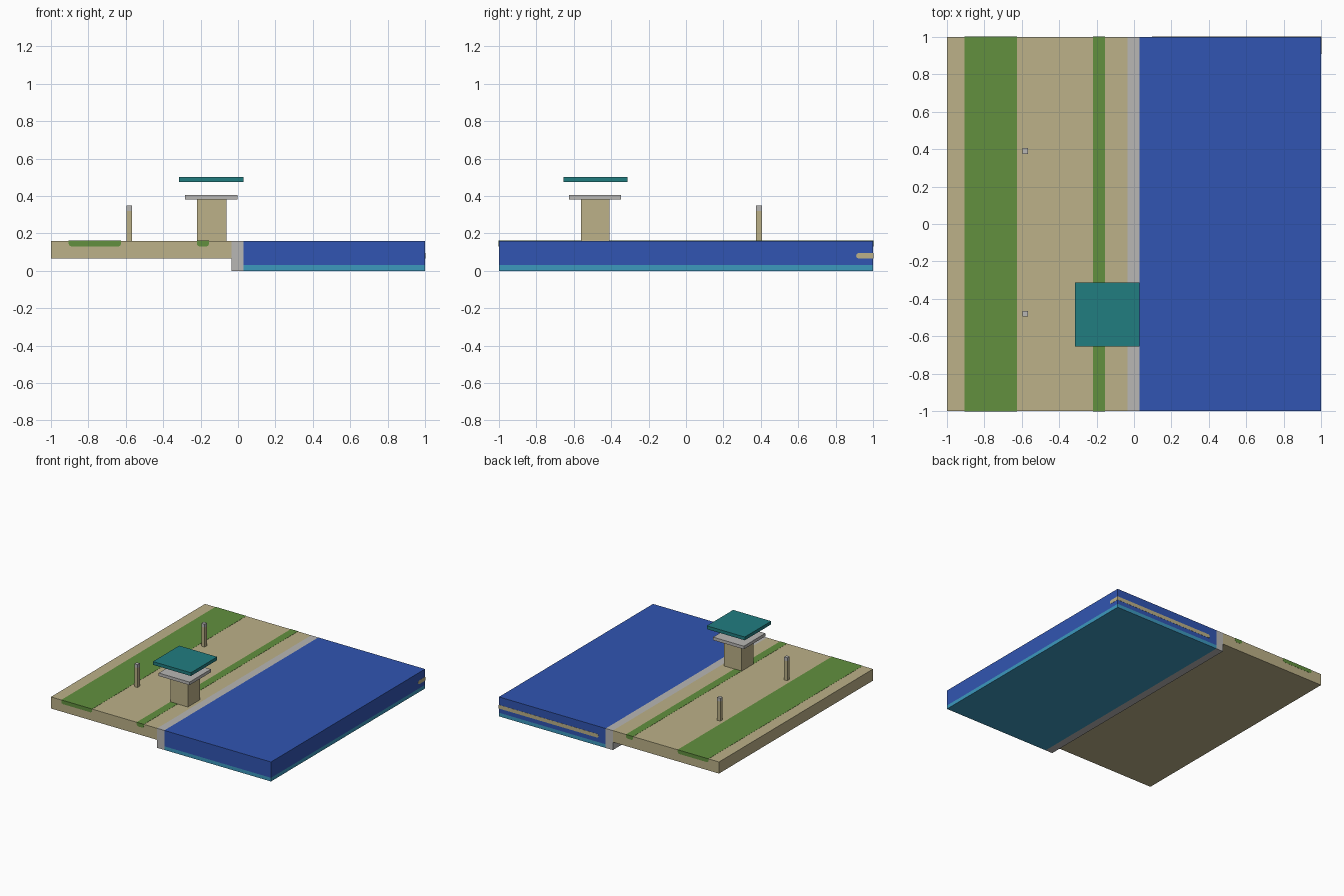
import bpy
import bmesh

if "Cube" in bpy.data.objects:
    bpy.data.objects.remove(bpy.data.objects["Cube"], do_unlink=True)


def linear(c):
    c /= 255
    return c / 12.92 if c <= 0.04045 else ((c + 0.055) / 1.055) ** 2.4


def material(name, *rgb):
    mat = bpy.data.materials.new(name)
    mat.use_nodes = True
    colour = (*[linear(c) for c in rgb], 1)
    mat.diffuse_color = colour
    mat.node_tree.nodes["Principled BSDF"].inputs["Base Color"].default_value = colour
    return mat


sand = material("sand", 188, 177, 136)
grass = material("grass green", 98, 144, 62)
stone = material("stone grey", 184, 183, 181)
water_blue = material("water blue", 49, 85, 178)
bed_cyan = material("water bed cyan", 60, 152, 190)
roof_teal = material("roof teal", 33, 125, 128)


def box(name, mat, x, y, z, bevel=0, rounded=None):
    """Box from its ranges; rounded(edge midpoint) picks the edges to bevel."""
    bm = bmesh.new()
    bmesh.ops.create_cube(bm, size=1)
    for v in bm.verts:
        v.co = [r[0] if c < 0 else r[1] for c, r in zip(v.co, (x, y, z))]
    if bevel:
        edges = [e for e in bm.edges if rounded((e.verts[0].co + e.verts[1].co) / 2)]
        bmesh.ops.bevel(bm, geom=edges, offset=bevel, segments=2,
                        profile=0.5, affect='EDGES')
    mesh = bpy.data.meshes.new(name)
    bm.to_mesh(mesh)
    bm.free()
    mesh.materials.append(mat)
    obj = bpy.data.objects.new(name, mesh)
    bpy.context.collection.objects.link(obj)
    return obj


TOP = 0.16
SKIN = 0.0012
full = (-1, 1)
over = (-1 - SKIN, 1 + SKIN)

# Ground, quay wall and water
box("land", sand, (-1, -0.035), full, (0.065, TOP))
box("quay_wall", stone, (-0.035, 0.03), full, (0, TOP))
box("water", water_blue, (0.03, 1), full, (0.03, TOP))
box("water_bed", bed_cyan, (0.03, 1), full, (0, 0.03))

# Grass strips set into the land, with rounded lower edges
for name, x in (("wide_grass_strip", (-0.905, -0.625)),
                ("narrow_grass_strip", (-0.22, -0.155))):
    box(name, grass, x, over, (0.13, TOP + SKIN), 0.014,
        lambda m: abs(m.y) < 0.5 and m.z < 0.14)

# Sand band on the back and left sides of the water
band = (0.065, 0.095)
box("back_sand_band", sand, (0.095, 1), (0.99, 1 + SKIN), band, 0.013,
    lambda m: m.x < 0.1 and abs(m.y - 0.995) < 0.004)
box("side_sand_band", sand, (0.99, 1 + SKIN), (0.91, 1 + SKIN), band, 0.013,
    lambda m: m.y < 0.92 and abs(m.x - 0.995) < 0.004)

# Pavilion with a floating roof
box("pavilion_body", sand, (-0.22, -0.062), (-0.562, -0.408), (TOP, 0.38))
box("pavilion_slab", stone, (-0.283, -0.003), (-0.625, -0.347), (0.38, 0.405))
box("pavilion_roof", roof_teal, (-0.315, 0.03), (-0.655, -0.313), (0.475, 0.502))

# Posts with grey caps
for name, y in (("front", -0.48), ("back", 0.39)):
    px, py = (-0.596, -0.566), (y - 0.015, y + 0.015)
    box(name + "_post", sand, px, py, (TOP, 0.32))
    box(name + "_post_cap", stone, px, py, (0.32, 0.348))
